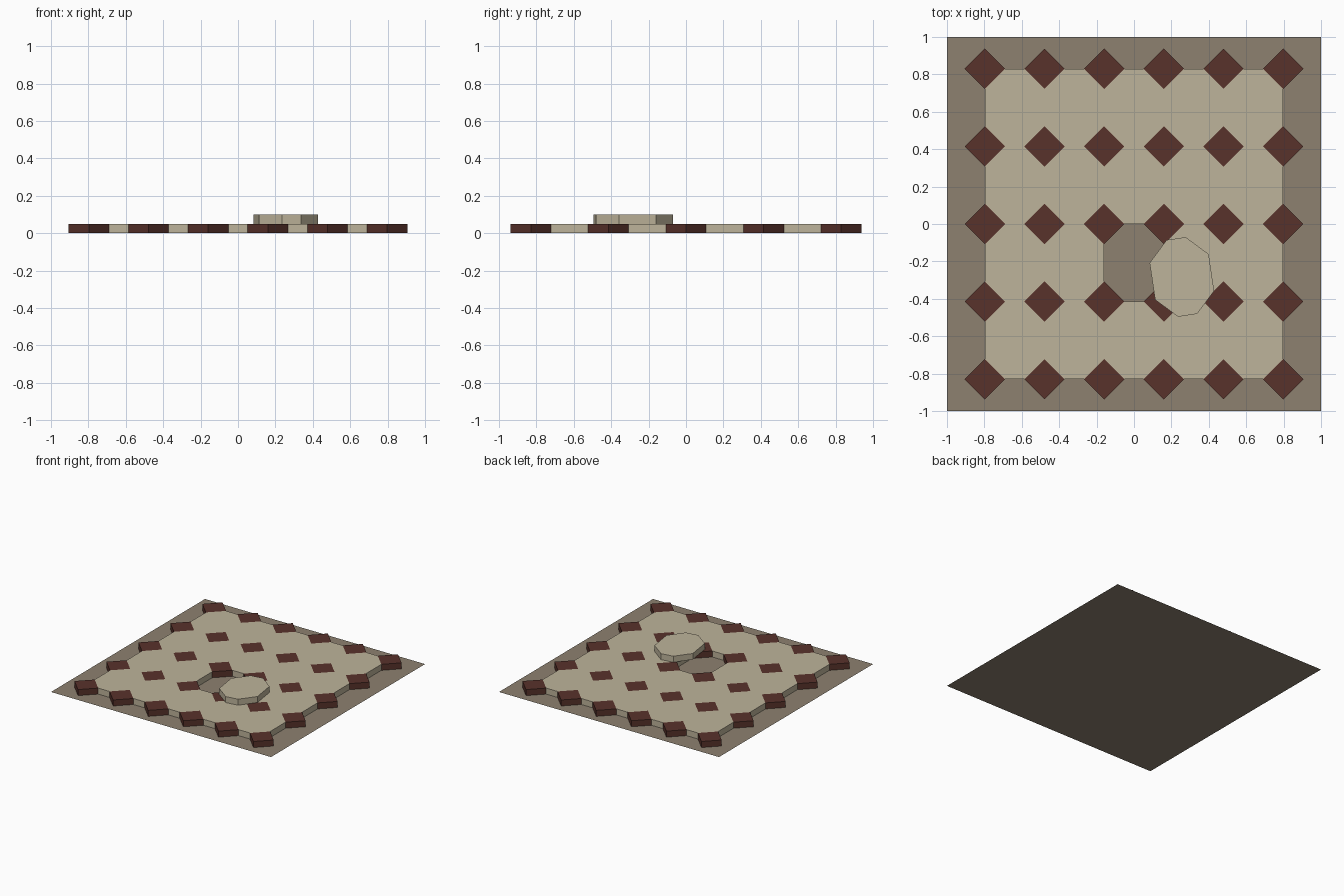
import bpy, bmesh, math

if "Cube" in bpy.data.objects:
    bpy.data.objects.remove(bpy.data.objects["Cube"])

def material(name, srgb):
    m = bpy.data.materials.new(name)
    lin = [((c / 255 + 0.055) / 1.055) ** 2.4 for c in srgb]
    m.diffuse_color = (*lin, 1)
    m.use_nodes = True
    m.node_tree.nodes["Principled BSDF"].inputs["Base Color"].default_value = m.diffuse_color
    return m

CREAM = material("cream stone", (190, 180, 155))
MAROON = material("maroon clay", (88, 50, 43))
MORTAR = material("brown mortar", (141, 129, 112))

DX, DY, CUT, H = 0.319, 0.415, 0.108, 0.05   # grid pitch, corner cut, tile height

def slab(name, outline, mat, loc, angle=0, height=H):
    """Flat polygon, extruded upward when it has a height."""
    bm = bmesh.new()
    face = bm.faces.new([bm.verts.new((x, y, 0)) for x, y in outline])
    if height:
        top = bmesh.ops.extrude_face_region(bm, geom=[face], use_keep_orig=True)["geom"]
        bmesh.ops.translate(bm, vec=(0, 0, height),
                            verts=[g for g in top if isinstance(g, bmesh.types.BMVert)])
        bmesh.ops.recalc_face_normals(bm, faces=bm.faces)
    me = bpy.data.meshes.new(name)
    bm.to_mesh(me)
    bm.free()
    me.materials.append(mat)
    ob = bpy.data.objects.new(name, me)
    ob.location = loc
    ob.rotation_euler.z = angle
    bpy.context.collection.objects.link(ob)
    return ob

# outlines
a, b = DX / 2, DY / 2
octagon = [(a, -b + CUT), (a, b - CUT), (a - CUT, b), (-a + CUT, b),
           (-a, b - CUT), (-a, -b + CUT), (-a + CUT, -b), (a - CUT, -b)]
diamond = [(CUT, 0), (0, CUT), (-CUT, 0), (0, -CUT)]

# mortar bed
slab("mortar_bed", [(-1, -1), (1, -1), (1, 1), (-1, 1)], MORTAR, (0, 0, 0), height=0)

# octagonal tiles, one spot left empty
Z = 0.0005
for i in range(5):
    for j in range(4):
        if (i, j) != (2, 1):
            slab(f"octagon_tile_{i}_{j}", octagon, CREAM,
                 ((i - 2) * DX, (j - 1.5) * DY, Z), height=H - Z)

# small diamond tiles on the grid corners
for i in range(6):
    for j in range(5):
        slab(f"diamond_tile_{i}_{j}", diamond, MAROON,
             ((i - 2.5) * DX, (j - 2) * DY, Z), height=H - Z)

# loose tile lying on top beside the gap
slab("loose_tile", octagon, CREAM, (0.256, -0.283, H + Z), math.radians(8.5), H - Z)
